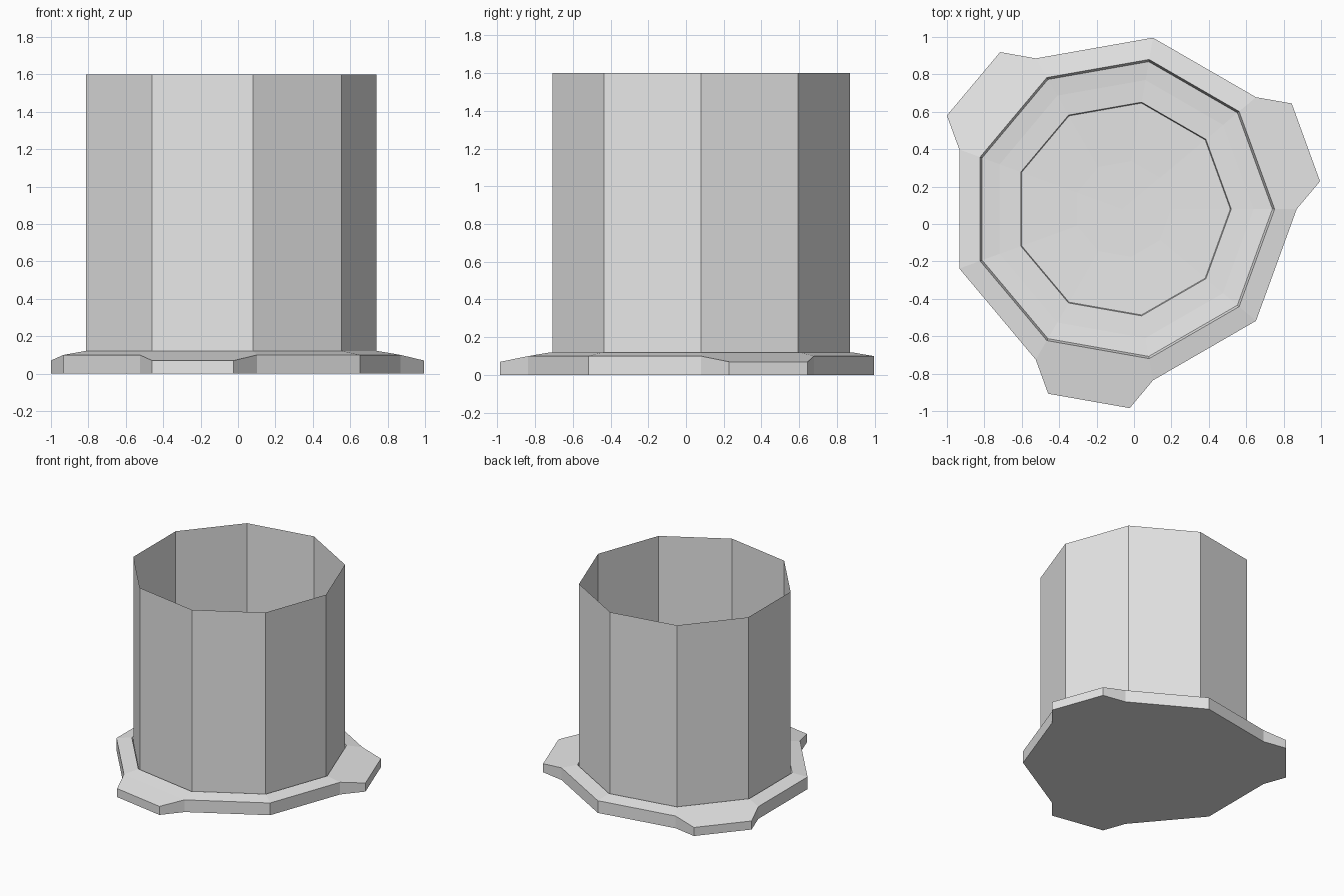
import bpy
import bmesh
from math import cos, sin, radians

cube = bpy.data.objects.get("Cube")
if cube:
    bpy.data.objects.remove(cube, do_unlink=True)

SIDES = 9
CENTRE_X, CENTRE_Y = -0.06, 0.08

grey = bpy.data.materials.new("light grey")
grey.use_nodes = True
grey.diffuse_color = (0.8, 0.8, 0.8, 1)
grey.node_tree.nodes["Principled BSDF"].inputs["Base Color"].default_value = (0.8, 0.8, 0.8, 1)


def point(bm, radius, degrees, z):
    a = radians(degrees)
    return bm.verts.new((CENTRE_X + radius * cos(a), CENTRE_Y + radius * sin(a), z))


def ring(bm, radius, z):
    return [point(bm, radius, i * 360 / SIDES, z) for i in range(SIDES)]


def bridge(bm, lower, upper):
    n = len(lower)
    for i in range(n):
        j = (i + 1) % n
        bm.faces.new((lower[i], lower[j], upper[j], upper[i]))


def finish(bm, name):
    mesh = bpy.data.meshes.new(name)
    bm.to_mesh(mesh)
    bm.free()
    mesh.materials.append(grey)
    obj = bpy.data.objects.new(name, mesh)
    bpy.context.collection.objects.link(obj)
    return obj


# Base plate: sloped rim, inner lip, stepped floor and shallow dish
bm = bmesh.new()
profile = [(0.93, 0.1), (0.812, 0.12), (0.8, 0.08), (0.7, 0.07), (0.58, 0.065),
           (0.575, 0.045), (0.26, 0.035)]
rings = [ring(bm, r, z) for r, z in profile]
for outer, inner in zip(rings, rings[1:]):
    bridge(bm, outer, inner)
middle = point(bm, 0, 0, 0.033)
for i in range(SIDES):
    bm.faces.new((rings[-1][i], rings[-1][(i + 1) % SIDES], middle))

# Three sloped tabs on every third side, and the outline they make
outline = []
edge = rings[0]
for i in range(SIDES):
    outline.append(edge[i])
    if i % 3 == 0:
        angle = i * 360 / SIDES + 20
        tab = [point(bm, 1.065, angle + d, 0.07) for d in (-12, 12)]
        bm.faces.new((edge[i], tab[0], tab[1], edge[(i + 1) % SIDES]))
        outline += tab

# Vertical outer wall and flat underside
foot = [bm.verts.new((v.co.x, v.co.y, 0)) for v in outline]
bridge(bm, foot, outline)
bm.faces.new(foot[::-1])
finish(bm, "base_plate")

# Open thin-walled tube standing inside the rim
bm = bmesh.new()
bridge(bm, ring(bm, 0.8, 0.08), ring(bm, 0.8, 1.6))
finish(bm, "tube_wall")
